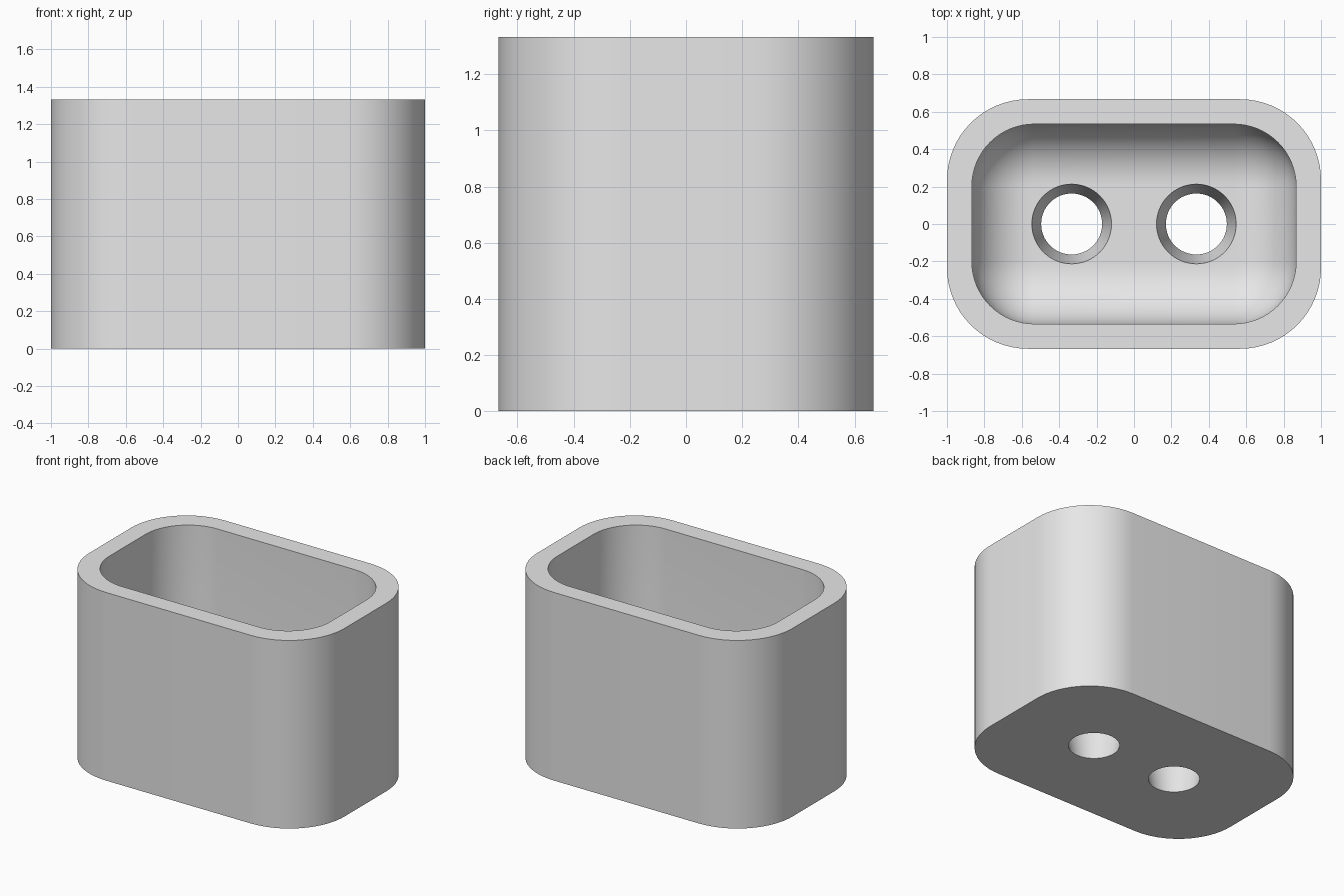
import bpy, bmesh
from math import sin, cos, pi

cube = bpy.data.objects.get("Cube")
if cube:
    bpy.data.objects.remove(cube, do_unlink=True)

HALF_X, HALF_Y, HEIGHT = 1.0, 0.667, 1.333
CORNER, WALL, FLOOR = 0.433, 0.133, 0.267
INNER_CORNER, FILLET = 0.333, 0.32
CORNER_STEPS, FILLET_STEPS = 16, 12

grey = bpy.data.materials.new("plain grey")
grey.use_nodes = True
grey.diffuse_color = (0.8, 0.8, 0.8, 1)
grey.node_tree.nodes["Principled BSDF"].inputs["Base Color"].default_value = (0.8, 0.8, 0.8, 1)


def ring(bm, hx, hy, radius, z):
    """Rounded rectangle of vertices, counter-clockwise from the +x side."""
    verts = []
    for quarter, (sx, sy) in enumerate([(1, 1), (-1, 1), (-1, -1), (1, -1)]):
        for i in range(CORNER_STEPS + 1):
            a = (quarter + i / CORNER_STEPS) * pi / 2
            verts.append(bm.verts.new((sx * (hx - radius) + radius * cos(a),
                                       sy * (hy - radius) + radius * sin(a), z)))
    return verts


# Cup body: outer wall, flat rim, inner wall and filleted floor
bm = bmesh.new()
rings = [ring(bm, HALF_X, HALF_Y, CORNER, 0),
         ring(bm, HALF_X, HALF_Y, CORNER, HEIGHT),
         ring(bm, HALF_X - WALL, HALF_Y - WALL, INNER_CORNER, HEIGHT)]
for i in range(FILLET_STEPS + 1):
    a = i / FILLET_STEPS * pi / 2
    inset = FILLET * (1 - cos(a))
    rings.append(ring(bm, HALF_X - WALL - inset, HALF_Y - WALL - inset,
                      INNER_CORNER - inset, FLOOR + FILLET * (1 - sin(a))))
for low, high in zip(rings, rings[1:]):
    for i in range(len(low)):
        j = (i + 1) % len(low)
        bm.faces.new((low[i], low[j], high[j], high[i]))
bm.faces.new(rings[0][::-1])
bm.faces.new(rings[-1])
bmesh.ops.recalc_face_normals(bm, faces=bm.faces)
mesh = bpy.data.meshes.new("cup_body")
bm.to_mesh(mesh)
bm.free()
mesh.materials.append(grey)
body = bpy.data.objects.new("cup_body", mesh)
bpy.context.collection.objects.link(body)

# Two tapered holes through the floor
HOLE_LOW, HOLE_HIGH, EXTRA = 0.163, 0.213, 0.1
slope = (HOLE_HIGH - HOLE_LOW) / FLOOR
for side in (-1, 1):
    bpy.ops.mesh.primitive_cone_add(vertices=64, radius1=HOLE_LOW - slope * EXTRA,
                                    radius2=HOLE_HIGH + slope * EXTRA,
                                    depth=FLOOR + 2 * EXTRA,
                                    location=(side * HALF_X / 3, 0, FLOOR / 2))
    cutter = bpy.context.object
    cutter.name = "hole_cutter"
    cutter.hide_render = True
    cutter.data.materials.append(grey)
    cut = body.modifiers.new("hole", 'BOOLEAN')
    cut.operation = 'DIFFERENCE'
    cut.solver = 'EXACT'
    cut.object = cutter
    bpy.ops.object.select_all(action='DESELECT')
    bpy.context.view_layer.objects.active = body
    body.select_set(True)
    bpy.ops.object.modifier_apply(modifier=cut.name)
    bpy.data.objects.remove(cutter, do_unlink=True)

bpy.ops.object.shade_smooth_by_angle(angle=pi / 6)
